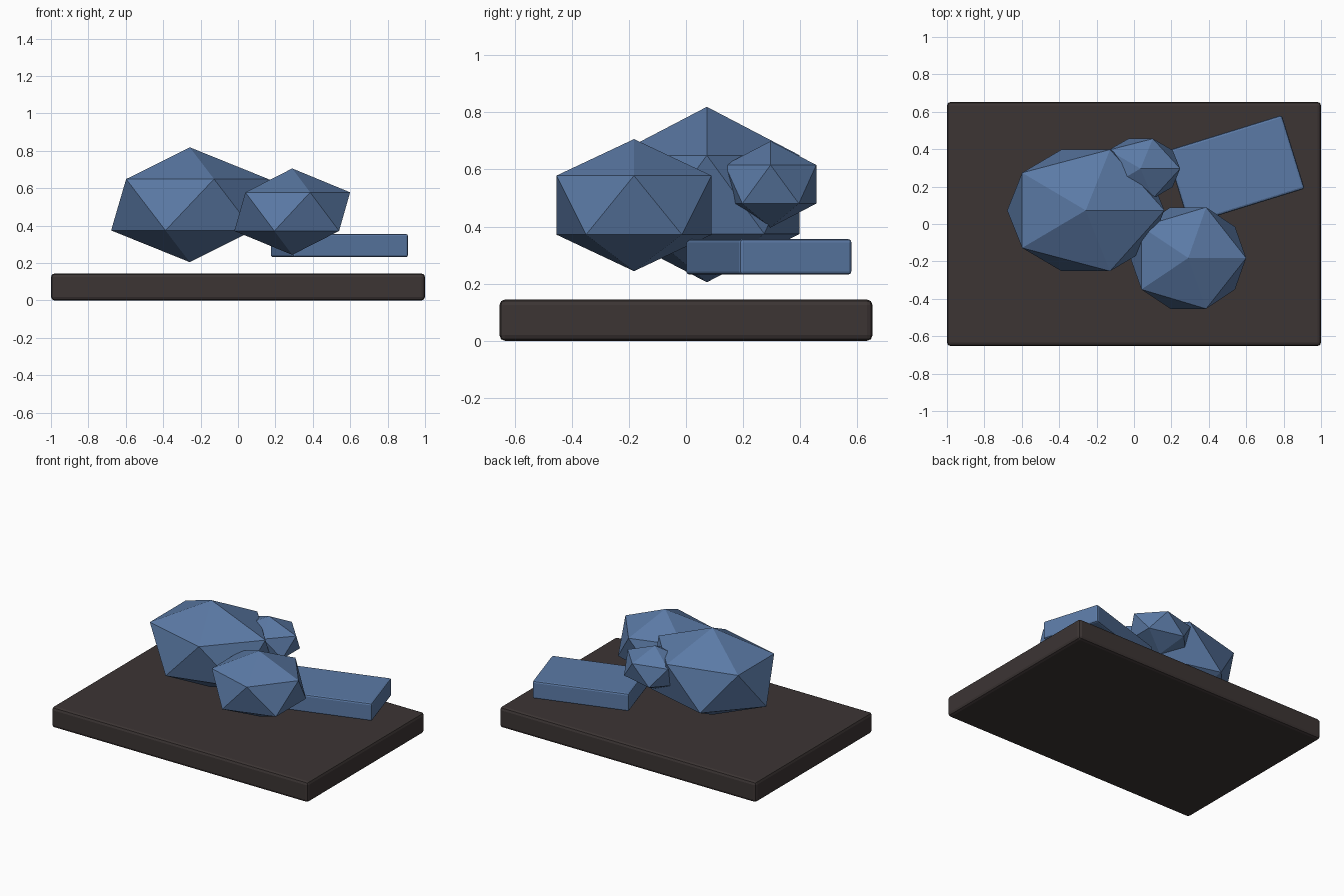
import bpy, math

if "Cube" in bpy.data.objects:
    bpy.data.objects.remove(bpy.data.objects["Cube"])


def material(name, rgb):
    m = bpy.data.materials.new(name)
    m.diffuse_color = (*rgb, 1)
    m.use_nodes = True
    m.node_tree.nodes["Principled BSDF"].inputs["Base Color"].default_value = m.diffuse_color
    return m


dark = material("dark stone", (0.045, 0.035, 0.034))
blue = material("blue ore", (0.105, 0.195, 0.38))


def box(name, center, size, turn, bevel, mat):
    bpy.ops.mesh.primitive_cube_add(size=1, location=center, rotation=(0, 0, turn))
    ob = bpy.context.object
    ob.name = name
    ob.scale = size
    bpy.ops.object.transform_apply(location=False, rotation=False, scale=True)
    mod = ob.modifiers.new("bevel", 'BEVEL')
    mod.width = bevel
    mod.segments = 2
    ob.data.materials.append(mat)


def rock(name, center, radii):
    bpy.ops.mesh.primitive_ico_sphere_add(subdivisions=1, radius=1, location=center)
    ob = bpy.context.object
    ob.name = name
    ob.scale = radii
    bpy.ops.object.transform_apply(location=False, rotation=False, scale=True)
    ob.data.materials.append(blue)


# Base plate
box("base_plate", (0, 0, 0.0725), (2, 1.306, 0.145), 0, 0.02, dark)

# Tilted slab hovering above the plate
box("flat_slab", (0.542, 0.29, 0.294), (0.647, 0.412, 0.125), 0.3, 0.012, blue)

# Faceted rocks
rock("large_rock", (-0.258, 0.073, 0.512), (0.47, 0.382, 0.307))
rock("medium_rock", (0.29, -0.182, 0.475), (0.346, 0.319, 0.231))
rock("small_rock", (0.035, 0.296, 0.548), (0.237, 0.188, 0.151))
